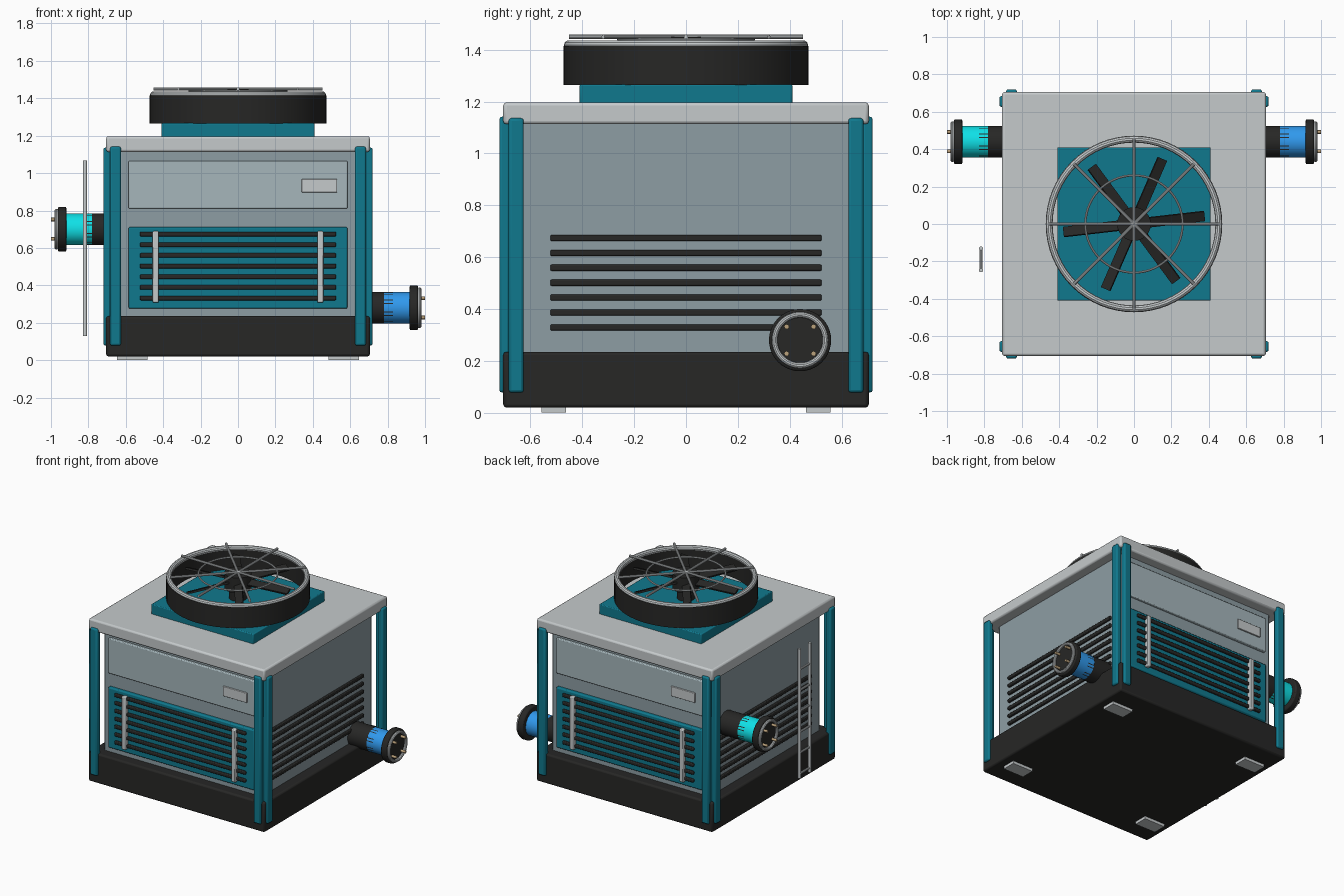
import bpy, bmesh, math
from mathutils import Matrix, Vector

if "Cube" in bpy.data.objects:
    bpy.data.objects.remove(bpy.data.objects["Cube"])


def mat(name, r, g, b):
    m = bpy.data.materials.new(name)
    m.diffuse_color = (r, g, b, 1)
    m.use_nodes = True
    m.node_tree.nodes["Principled BSDF"].inputs["Base Color"].default_value = m.diffuse_color
    return m


TEAL = mat("teal", 0.005, 0.19, 0.27)
BLACK = mat("black", 0.02, 0.02, 0.019)
BODY = mat("body_grey", 0.27, 0.34, 0.37)
PANEL = mat("panel_grey", 0.38, 0.47, 0.50)
STEEL = mat("light_grey", 0.56, 0.59, 0.60)
BLUE = mat("blue", 0.03, 0.32, 0.85)
CYAN = mat("cyan", 0.005, 0.75, 0.8)
BRASS = mat("brass", 0.5, 0.36, 0.2)


def finish(name, bm, material, bevel=0.0):
    me = bpy.data.meshes.new(name)
    bmesh.ops.recalc_face_normals(bm, faces=bm.faces)
    bm.to_mesh(me)
    bm.free()
    ob = bpy.data.objects.new(name, me)
    bpy.context.collection.objects.link(ob)
    me.materials.append(material)
    if bevel:
        mod = ob.modifiers.new("bevel", "BEVEL")
        mod.width, mod.segments = bevel, 2
        mod.limit_method = "ANGLE"
    bpy.context.view_layer.objects.active = ob
    bpy.ops.object.select_all(action="DESELECT")
    ob.select_set(True)
    bpy.ops.object.shade_smooth_by_angle(angle=math.radians(35))
    return ob


def box(name, lo, hi, material, bevel=0.0, turn=0.0):
    """Box between two corners, optionally turned about the z axis."""
    lo, hi = Vector(lo), Vector(hi)
    bm = bmesh.new()
    bmesh.ops.create_cube(bm, size=1, matrix=Matrix.Rotation(turn, 4, "Z")
                          @ Matrix.Translation((lo + hi) / 2)
                          @ Matrix.Diagonal((*(hi - lo), 1)))
    return finish(name, bm, material, bevel)


def rod(name, a, b, r, material, sides=32, bevel=0.0):
    """Cylinder from point a to point b."""
    a, b = Vector(a), Vector(b)
    q = (b - a).to_track_quat("Z", "Y").to_matrix().to_4x4()
    bm = bmesh.new()
    bmesh.ops.create_cone(bm, cap_ends=True, segments=sides, radius1=r, radius2=r,
                          depth=(b - a).length, matrix=Matrix.Translation((a + b) / 2) @ q)
    return finish(name, bm, material, bevel)


def lathe(name, profile, material, matrix, steps=64):
    """Closed (radius, height) profile spun about z, then placed by matrix."""
    bm = bmesh.new()
    rings = []
    for i in range(steps):
        t = math.tau * i / steps
        rings.append([bm.verts.new((r * math.cos(t), r * math.sin(t), z)) for r, z in profile])
    n = len(profile)
    for i in range(steps):
        p, q = rings[i], rings[(i + 1) % steps]
        for j in range(n):
            k = (j + 1) % n
            bm.faces.new((p[j], q[j], q[k], p[k]))
    bm.transform(matrix)
    return finish(name, bm, material)


def torus(name, R, r, material, matrix):
    prof = [(R + r * math.cos(math.tau * j / 10), r * math.sin(math.tau * j / 10)) for j in range(10)]
    return lathe(name, prof, material, matrix)


# Main casing
box("base", (-.705, -.705, .02), (.705, .705, .235), BLACK, .012)
box("casing", (-.63, -.63, .2), (.63, .63, 1.13), BODY, .006)
box("roof", (-.705, -.705, 1.113), (.705, .705, 1.197), STEEL, .012)

# Feet and corner posts
for sx in (-1, 1):
    for sy in (-1, 1):
        c = Vector((sx * .565, sy * .51, .015))
        d = Vector((.082, .048, .015))
        box("foot", c - d, c + d, STEEL)
        c, d = Vector((sx * .655, sy * .70, .61)), Vector((.029, .02, .532))
        box("post_front_strip", c - d, c + d, TEAL, .01)
        c, d = Vector((sx * .70, sy * .655, .607)), Vector((.02, .029, .529))
        box("post_side_strip", c - d, c + d, TEAL, .01)

# Front and back access panels with louvres
for side, turn in (("front", 0), ("back", math.pi)):
    box(side + "_upper_panel", (-.585, -.65, .81), (.585, -.60, 1.065), PANEL, .006, turn)
    box(side + "_nameplate", (.34, -.66, .897), (.53, -.64, .968), STEEL, .003, turn)
    box(side + "_louvre_panel", (-.585, -.655, .275), (.585, -.60, .712), TEAL, .008, turn)
    for i in range(7):
        z = .332 + i * .057
        box(side + "_louvre_slat", (-.525, -.67, z - .012), (.525, -.64, z + .012), BLACK, .006, turn)
    for x in (-.44, .44):
        box(side + "_louvre_bar", (x - .016, -.685, .308), (x + .016, -.65, .69), STEEL, .006, turn)

# Louvres on the two sides
for s in (-1, 1):
    for i in range(7):
        z, x = .329 + i * .0575, s * .632
        box("side_slat", (x - .014, -.523, z - .012), (x + .014, .523, z + .012), BLACK, .005)

# Fan plinth, open shroud and rim
box("fan_plinth", (-.41, -.41, 1.19), (.41, .41, 1.267), TEAL, .006)
lathe("fan_shroud", [(.44, 1.265), (.472, 1.265), (.472, 1.415), (.44, 1.415)], BLACK, Matrix())
torus("shroud_rim", .453, .018, STEEL, Matrix.Translation((0, 0, 1.418)))

# Fan hub and pitched blades
rod("fan_motor", (0, 0, 1.26), (0, 0, 1.36), .06, BLACK)
rod("fan_hub", (0, 0, 1.34), (0, 0, 1.45), .09, BLACK, 24)
for i in range(6):
    bm = bmesh.new()
    bmesh.ops.create_cube(bm, size=1, matrix=Matrix.Rotation(math.radians(6.5 + 60 * i), 4, "Z")
                          @ Matrix.Translation((.225, 0, 1.395))
                          @ Matrix.Rotation(math.radians(22), 4, "X")
                          @ Matrix.Diagonal((.31, .055, .014, 1)))
    finish("fan_blade", bm, BLACK)

# Guard over the fan
torus("guard_inner_ring", .26, .006, STEEL, Matrix.Translation((0, 0, 1.44)))
for i in range(4):
    t = math.pi * i / 4
    v = Vector((.452 * math.cos(t), .452 * math.sin(t), 0))
    h = Vector((0, 0, 1.45))
    rod("guard_spoke", h - v, h + v, .0085, STEEL, 10)

# Pipe connections with flanges and bolts
for side, s, z, colour in (("outlet", 1, .28, BLUE), ("inlet", -1, .70, CYAN)):
    y = .44
    P = lambda x, dy=0, dz=0: (s * x, y + dy, z + dz)
    rod(side + "_sleeve", P(.61), P(.78), .085, BLACK)
    rod(side + "_sleeve_teeth", P(.77), P(.83), .0845, BLACK, 24)
    rod(side + "_pipe", P(.77), P(.93), .0845, colour, 32)
    rod(side + "_flange", P(.918), P(.963), .12, BLACK, 40, .008)
    torus(side + "_flange_ring", .098, .011, STEEL,
          Matrix.Translation(P(.97)) @ Matrix.Rotation(math.pi / 2, 4, "Y"))
    for dy in (-.052, .052):
        for dz in (-.052, .052):
            rod(side + "_bolt", P(.95, dy, dz), P(1.0, dy, dz), .0095, BRASS, 12)

# Ladder on the left side
for y in (-.13, -.247):
    rod("ladder_rail", (-.818, y, .13), (-.818, y, 1.067), .011, STEEL, 12)
for i in range(6):
    z = .16 + i * .151
    rod("ladder_rung", (-.818, -.13, z), (-.818, -.247, z), .008, STEEL, 10)
